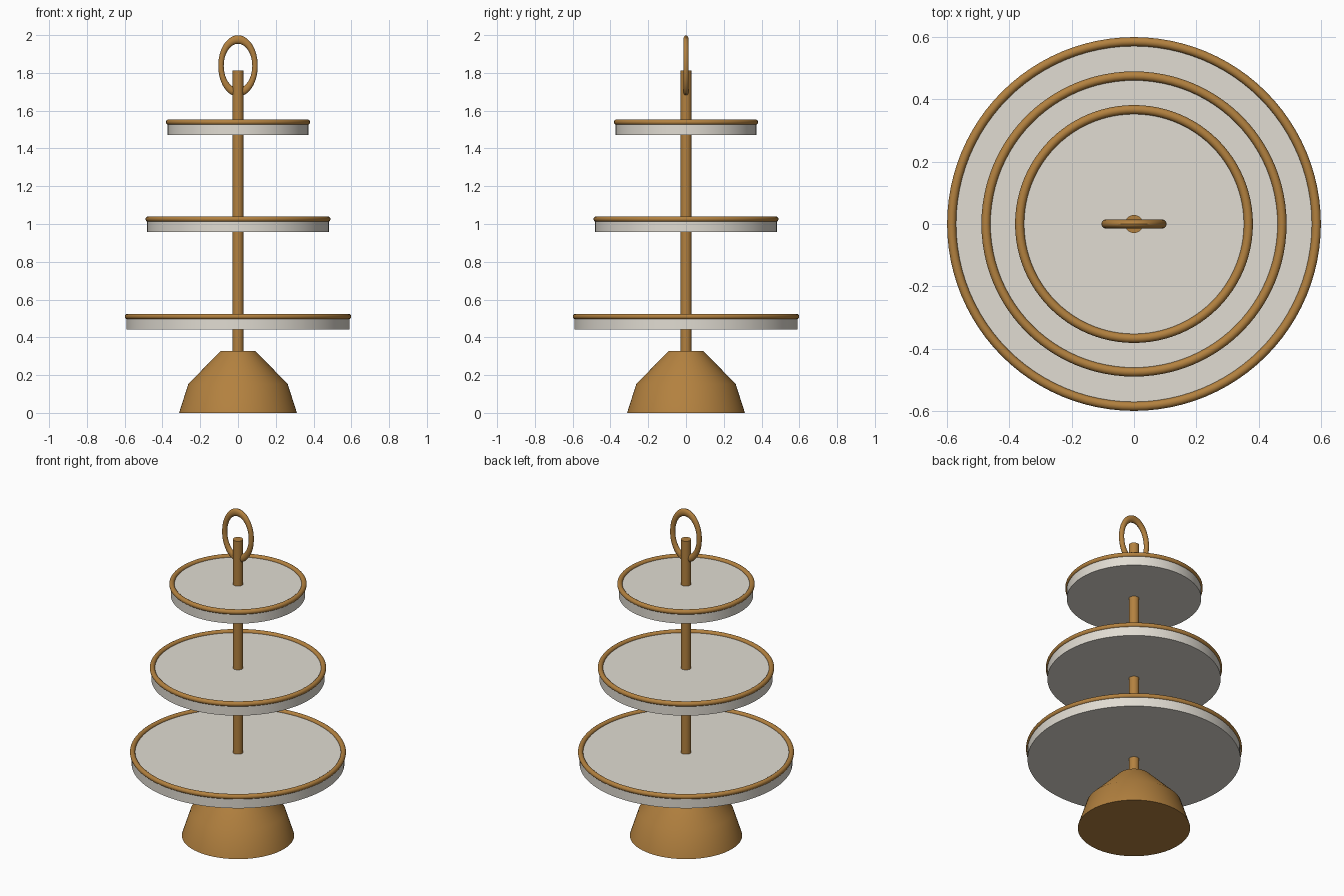
import bpy
import math

default_cube = bpy.data.objects.get("Cube")
if default_cube:
    bpy.data.objects.remove(default_cube, do_unlink=True)


def make_material(name, colour):
    mat = bpy.data.materials.new(name)
    mat.use_nodes = True
    mat.diffuse_color = colour
    bsdf = mat.node_tree.nodes["Principled BSDF"]
    bsdf.inputs["Base Color"].default_value = colour
    bsdf.inputs["Roughness"].default_value = 0.6
    return mat


brass = make_material("warm brass", (0.45, 0.22, 0.05, 1))
ceramic = make_material("pale ceramic", (0.75, 0.715, 0.645, 1))


def finish(name, mat):
    obj = bpy.context.object
    obj.name = name
    obj.data.materials.append(mat)
    bpy.ops.object.transform_apply(location=False, rotation=True, scale=True)
    bpy.ops.object.shade_smooth_by_angle(angle=math.radians(30))
    return obj


def cylinder(name, radius, bottom, top, mat, sides=64):
    bpy.ops.mesh.primitive_cylinder_add(
        vertices=sides, radius=radius, depth=top - bottom,
        location=(0, 0, (bottom + top) / 2))
    return finish(name, mat)


def torus(name, radius, tube, height, mat, rotation=(0, 0, 0), scale=(1, 1, 1)):
    bpy.ops.mesh.primitive_torus_add(
        major_radius=radius, minor_radius=tube, major_segments=96,
        minor_segments=16, location=(0, 0, height), rotation=rotation)
    bpy.context.object.scale = scale
    return finish(name, mat)


def lathe(name, profile, mat, sides=64):
    """Closed solid turned about z from (radius, height) pairs."""
    verts = [(r * math.cos(math.tau * i / sides), r * math.sin(math.tau * i / sides), z)
             for r, z in profile for i in range(sides)]
    faces = [(k * sides + i, k * sides + (i + 1) % sides,
              (k + 1) * sides + (i + 1) % sides, (k + 1) * sides + i)
             for k in range(len(profile) - 1) for i in range(sides)]
    faces.append(tuple(reversed(range(sides))))
    faces.append(tuple(range(len(verts) - sides, len(verts))))
    mesh = bpy.data.meshes.new(name)
    mesh.from_pydata(verts, [], faces)
    obj = bpy.data.objects.new(name, mesh)
    bpy.context.collection.objects.link(obj)
    bpy.ops.object.select_all(action="DESELECT")
    obj.select_set(True)
    bpy.context.view_layer.objects.active = obj
    return finish(name, mat)


# Flared foot and central pole
lathe("base", [(0.312, 0), (0.263, 0.153), (0.093, 0.327)], brass)
cylinder("pole", 0.029, 0.3, 1.813, brass, 32)

# Three trays, each with a rounded rim
for level, radius, rim_height in (("lower", 0.591, 0.51),
                                  ("middle", 0.481, 1.026),
                                  ("upper", 0.373, 1.539)):
    cylinder(level + "_tray", radius, rim_height - 0.069, rim_height, ceramic, 96)
    torus(level + "_rim", radius - 0.006, 0.0145, rim_height, brass)

# Tall oval carrying ring, standing in the xz plane
torus("handle_ring", 0.09, 0.0145, 1.837, brass,
      rotation=(math.pi / 2, 0, 0), scale=(1, 1.55, 1))
